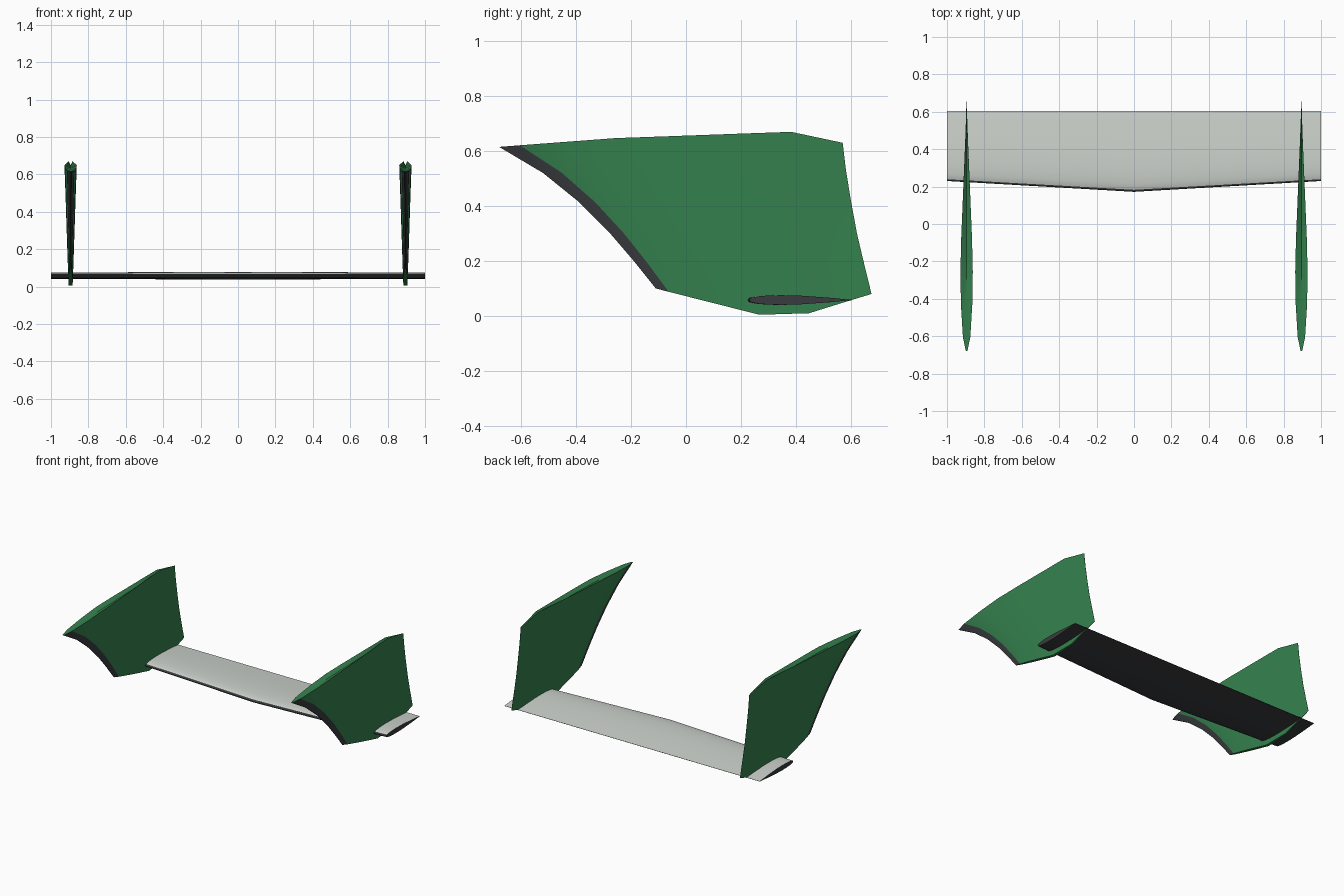
import bpy, bmesh, math

if "Cube" in bpy.data.objects:
    bpy.data.objects.remove(bpy.data.objects["Cube"])


def material(name, rgb):
    m = bpy.data.materials.new(name)
    m.diffuse_color = (*rgb, 1)
    m.use_nodes = True
    m.node_tree.nodes["Principled BSDF"].inputs["Base Color"].default_value = m.diffuse_color
    return m


GREEN = material("green", (0.035, 0.22, 0.076))
DARK = material("dark grey", (0.042, 0.044, 0.049))
LIGHT = material("light grey", (0.60, 0.64, 0.60))


def finish(bm, name, mats, loc=(0, 0, 0)):
    bmesh.ops.remove_doubles(bm, verts=bm.verts, dist=1e-5)
    bmesh.ops.recalc_face_normals(bm, faces=bm.faces)
    me = bpy.data.meshes.new(name)
    bm.to_mesh(me)
    bm.free()
    for m in mats:
        me.materials.append(m)
    ob = bpy.data.objects.new(name, me)
    ob.location = loc
    bpy.context.collection.objects.link(ob)
    bpy.ops.object.select_all(action='DESELECT')
    ob.select_set(True)
    bpy.context.view_layer.objects.active = ob
    bpy.ops.object.shade_smooth_by_angle(angle=math.radians(25))
    return ob


# Tailplane: a thin aerofoil lofted tip - centre - tip
HALF = [(0, 0), (.008, .3), (.025, .5), (.1, .8), (.2, .96), (.32, 1),
        (.5, .9), (.75, .52), (1, .03)]
loop = HALF + [(f, -w) for f, w in HALF[:0:-1]]
bm = bmesh.new()
rings = []
for x, lead, thick in ((-1, .23, .0175), (0, .172, .0200), (1, .23, .0175)):
    rings.append([bm.verts.new((x, lead + f * (.605 - lead), .058 + w * thick))
                  for f, w in loop])
n = len(loop)
for a, b in zip(rings, rings[1:]):
    for i in range(n):
        j = (i + 1) % n
        face = bm.faces.new((a[i], a[j], b[j], b[i]))
        # light upper skin behind the dark leading edge
        face.material_index = 1 if 2 <= i < len(HALF) - 1 else 0
for r in (rings[0], rings[-1]):
    bm.faces.new(r).material_index = 0
finish(bm, "tailplane", [DARK, LIGHT])

# Fin outline: leading and trailing edge points (y, z) from bottom to top
LEAD = [(-.11, .10), (-.19, .20), (-.28, .305), (-.39, .415), (-.52, .52), (-.68, .615)]
TRAIL = [(.675, .08), (.648, .19), (.622, .30), (.60, .42), (.582, .53), (.57, .63)]
# chord fraction, thickness, bottom edge bow, top edge bow
COLS = [(0, .12, 0, 0), (.06, .6, -.011, .005), (.2, .92, -.036, .016),
        (.34, 1, -.061, .027), (.48, .88, -.086, .031), (.71, .52, -.076, .038),
        (.85, .3, -.039, .042), (1, .02, 0, 0)]


def build_fin(name, x):
    bm = bmesh.new()
    sides = {}
    last = len(LEAD) - 1
    for s in (-1, 1):
        for r, ((ly, lz), (ty, tz)) in enumerate(zip(LEAD, TRAIL)):
            t = r / last
            for c, (f, w, low, high) in enumerate(COLS):
                sides[s, r, c] = bm.verts.new((
                    s * w * (.012 + .021 * t), ly + f * (ty - ly),
                    lz + f * (tz - lz) + low * (1 - t) + high * t))
    # side skins with dark leading strip
    for s in (-1, 1):
        for r in range(last):
            for c in range(len(COLS) - 1):
                face = bm.faces.new((sides[s, r, c], sides[s, r, c + 1],
                                     sides[s, r + 1, c + 1], sides[s, r + 1, c]))
                face.material_index = 1 if c == 0 else 0
    # leading and trailing edges
    for c, mat in ((0, 1), (len(COLS) - 1, 0)):
        for r in range(last):
            bm.faces.new((sides[-1, r, c], sides[1, r, c], sides[1, r + 1, c],
                          sides[-1, r + 1, c])).material_index = mat
    # bottom edge, and top edge with a shallow groove along the middle
    groove = []
    for c, col in enumerate(COLS):
        p = (sides[-1, last, c].co + sides[1, last, c].co) / 2
        p.z -= .5 * col[3]
        groove.append(bm.verts.new(p))
    for c in range(len(COLS) - 1):
        bm.faces.new((sides[-1, 0, c], sides[1, 0, c], sides[1, 0, c + 1],
                      sides[-1, 0, c + 1]))
        for s in (-1, 1):
            bm.faces.new((sides[s, last, c], groove[c], groove[c + 1],
                          sides[s, last, c + 1]))
    finish(bm, name, [GREEN, DARK], (x, 0, 0))


build_fin("left_fin", -.895)
build_fin("right_fin", .895)
